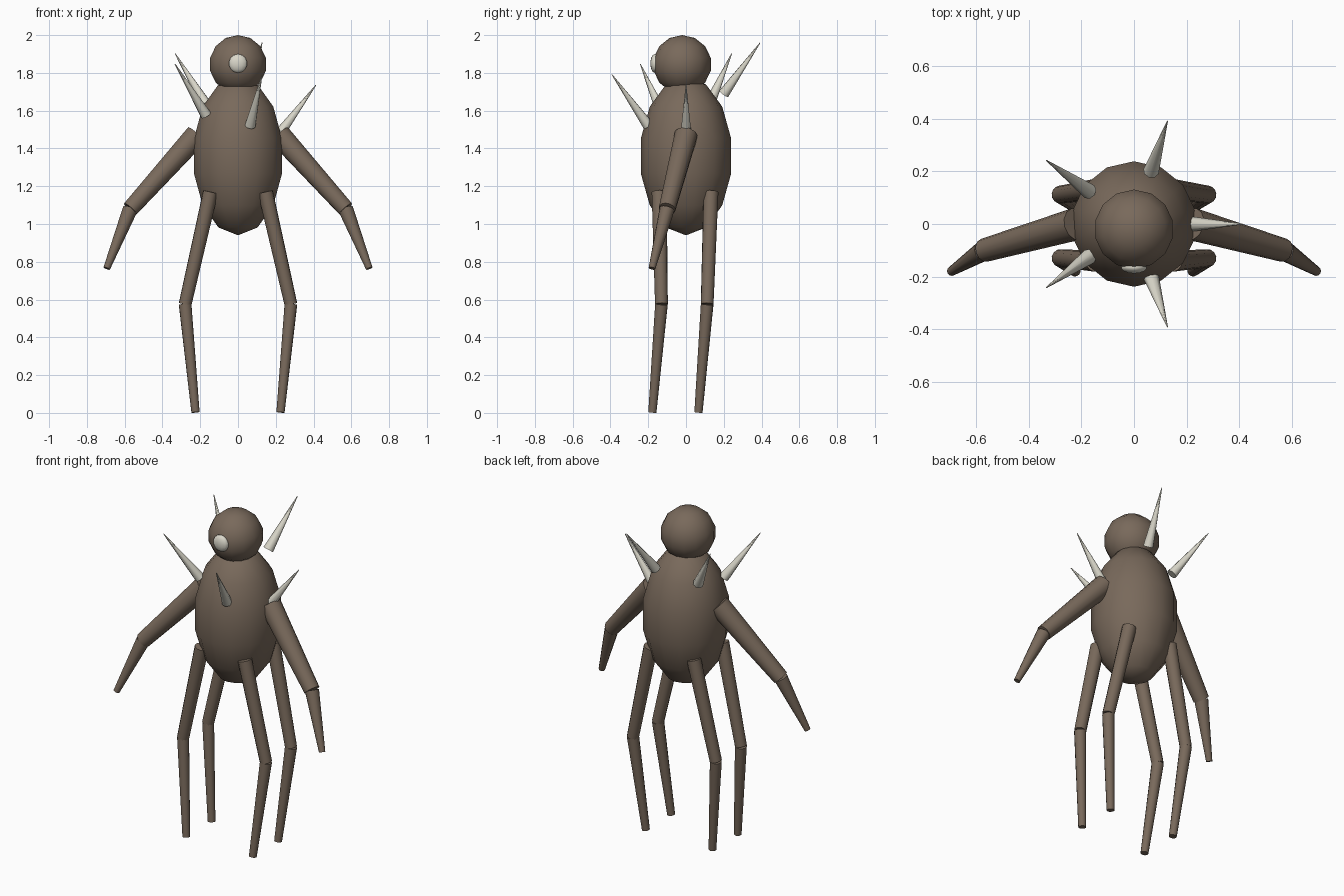
import bpy
import math
from mathutils import Vector

cube = bpy.data.objects.get("Cube")
if cube:
    bpy.data.objects.remove(cube, do_unlink=True)


def make_material(name, rgb):
    mat = bpy.data.materials.new(name)
    mat.use_nodes = True
    mat.diffuse_color = (*rgb, 1)
    mat.node_tree.nodes["Principled BSDF"].inputs["Base Color"].default_value = (*rgb, 1)
    return mat


brown = make_material("dull brown", (0.19, 0.142, 0.105))
bone = make_material("pale bone", (0.70, 0.68, 0.59))


def finish(name, mat, angle):
    obj = bpy.context.object
    obj.name = name
    obj.data.materials.append(mat)
    bpy.ops.object.transform_apply(location=False, rotation=True, scale=True)
    bpy.ops.object.shade_smooth_by_angle(angle=math.radians(angle))
    return obj


def ball(name, mat, centre, size):
    bpy.ops.mesh.primitive_uv_sphere_add(segments=14, ring_count=7, radius=1, location=centre)
    bpy.context.object.scale = size
    return finish(name, mat, 60)


def taper(name, mat, start, end, r_start, r_end, sides=12):
    # Tapered cylinder or cone running between two points
    a, b = Vector(start), Vector(end)
    bpy.ops.mesh.primitive_cone_add(vertices=sides, radius1=r_start, radius2=r_end,
                                    depth=(b - a).length, location=(a + b) / 2)
    bpy.context.object.rotation_euler = (b - a).to_track_quat('Z', 'Y').to_euler()
    return finish(name, mat, 50)


def limb(name, side, joints, radii):
    # Two tapered segments meeting at a joint
    pts = [(side * x, y, z) for x, y, z in joints]
    taper("upper_" + name, brown, pts[0], pts[1], radii[0], radii[1])
    taper("lower_" + name, brown, pts[1], pts[2], radii[2], radii[3])


# Torso, head and single eye
ball("body", brown, (0, 0, 1.36), (0.245, 0.245, 0.42))
ball("head", brown, (0, -0.02, 1.845), (0.155, 0.155, 0.155))
ball("eye", bone, (0, -0.165, 1.85), (0.05, 0.024, 0.05))

# Arms and legs, mirrored left and right
for side, label in ((1, "left"), (-1, "right")):
    limb("arm_" + label, side,
         [(0.22, 0, 1.47), (0.57, -0.1, 1.08), (0.695, -0.18, 0.765)],
         (0.062, 0.045, 0.04, 0.018))
    limb("front_leg_" + label, side,
         [(0.145, -0.142, 1.17), (0.28, -0.13, 0.575), (0.225, -0.178, 0.003)],
         (0.04, 0.034, 0.034, 0.022))
    limb("back_leg_" + label, side,
         [(0.145, 0.132, 1.17), (0.28, 0.112, 0.575), (0.225, 0.066, 0.003)],
         (0.04, 0.034, 0.034, 0.022))

# Ring of spikes, spiralling upwards around the shoulders
for i in range(5):
    turn = math.radians(-72 * i)
    c, s = math.cos(turn), math.sin(turn)
    tip_z = 1.735 + 0.056 * i
    taper(f"spike_{i + 1}", bone, (0.21 * c, 0.21 * s, tip_z - 0.27),
          (0.412 * c, 0.412 * s, tip_z), 0.03, 0.002, 8)
